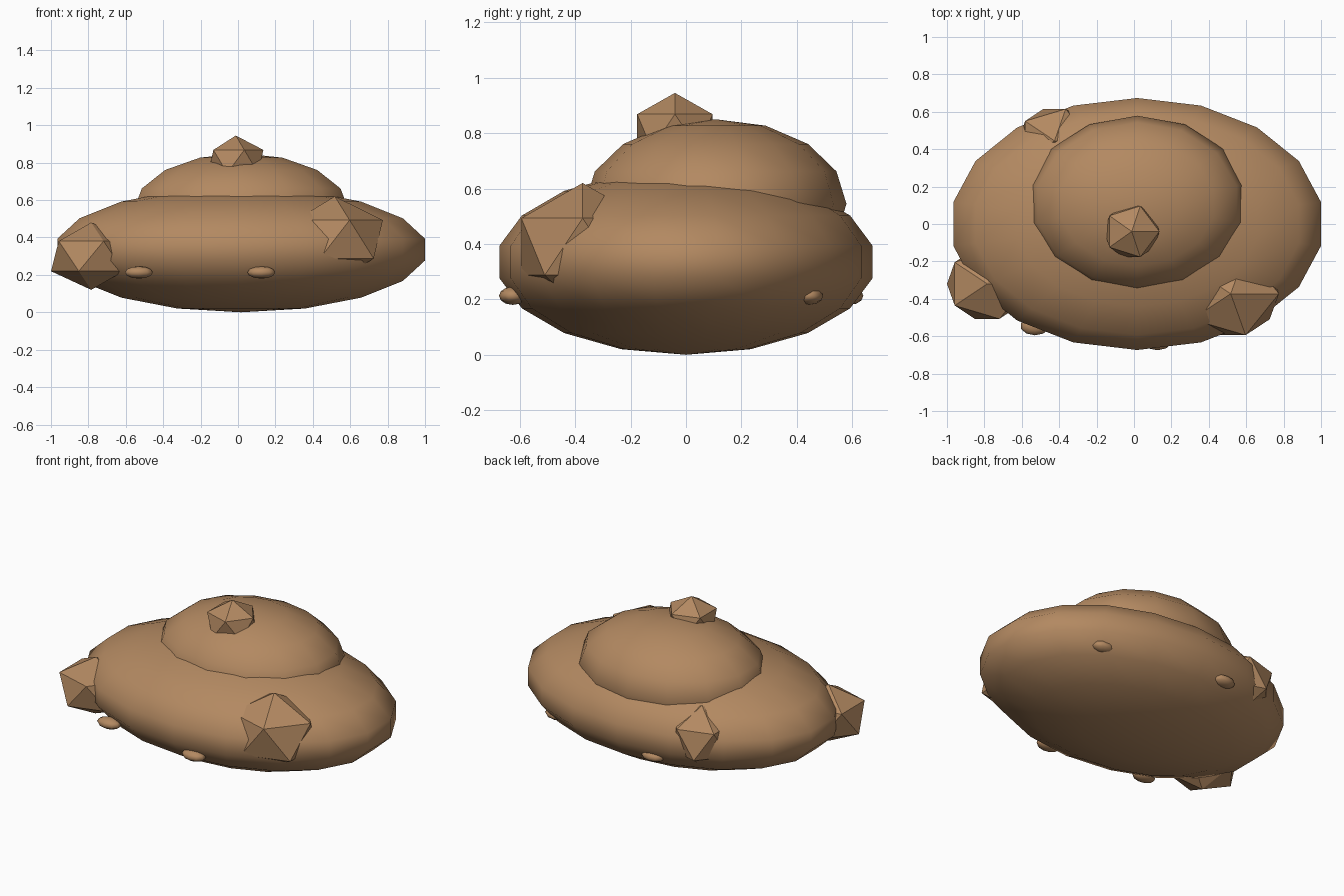
import bpy

if "Cube" in bpy.data.objects:
    bpy.data.objects.remove(bpy.data.objects["Cube"])

# One shared brown material
brown = bpy.data.materials.new("brown")
brown.diffuse_color = (0.45, 0.25, 0.12, 1.0)
brown.use_nodes = True
brown.node_tree.nodes["Principled BSDF"].inputs["Base Color"].default_value = brown.diffuse_color


def finish(name, radii, smooth):
    obj = bpy.context.object
    obj.name = name
    obj.scale = radii
    bpy.ops.object.transform_apply(location=False, rotation=False, scale=True)
    if smooth:
        bpy.ops.object.shade_smooth()
    else:
        bpy.ops.object.shade_flat()
    obj.data.materials.append(brown)
    return obj


def mound(name, centre, radii, segments, rings):
    bpy.ops.mesh.primitive_uv_sphere_add(
        segments=segments, ring_count=rings, radius=1, location=centre)
    return finish(name, radii, True)


def rock(name, centre, radii):
    bpy.ops.mesh.primitive_ico_sphere_add(subdivisions=1, radius=1, location=centre)
    return finish(name, radii, False)


# Wide flattened body with a smaller mound set towards the back
mound("body", (0.017, 0, 0.335), (1.0135, 0.684, 0.335), 18, 9)
mound("upper_mound", (0.017, 0.107, 0.545), (0.59, 0.472, 0.305), 14, 8)

# Faceted rocks stuck into the surface
rock("top_rock", (-0.012, -0.04, 0.806), (0.165, 0.16, 0.139))
rock("right_front_rock", (0.517, -0.373, 0.39), (0.288, 0.26, 0.23))
rock("left_front_rock", (-0.785, -0.32, 0.30), (0.24, 0.22, 0.18))
rock("left_back_rock", (-0.425, 0.445, 0.353), (0.217, 0.2, 0.19))

# Small smooth pebbles round the lower edge
pebbles = [(-0.53, -0.545), (0.125, -0.625), (0.60, 0.445), (-0.18, 0.59)]
for i, (x, y) in enumerate(pebbles, 1):
    mound(f"pebble_{i}", (x, y, 0.213), (0.078, 0.05, 0.033), 10, 6)
